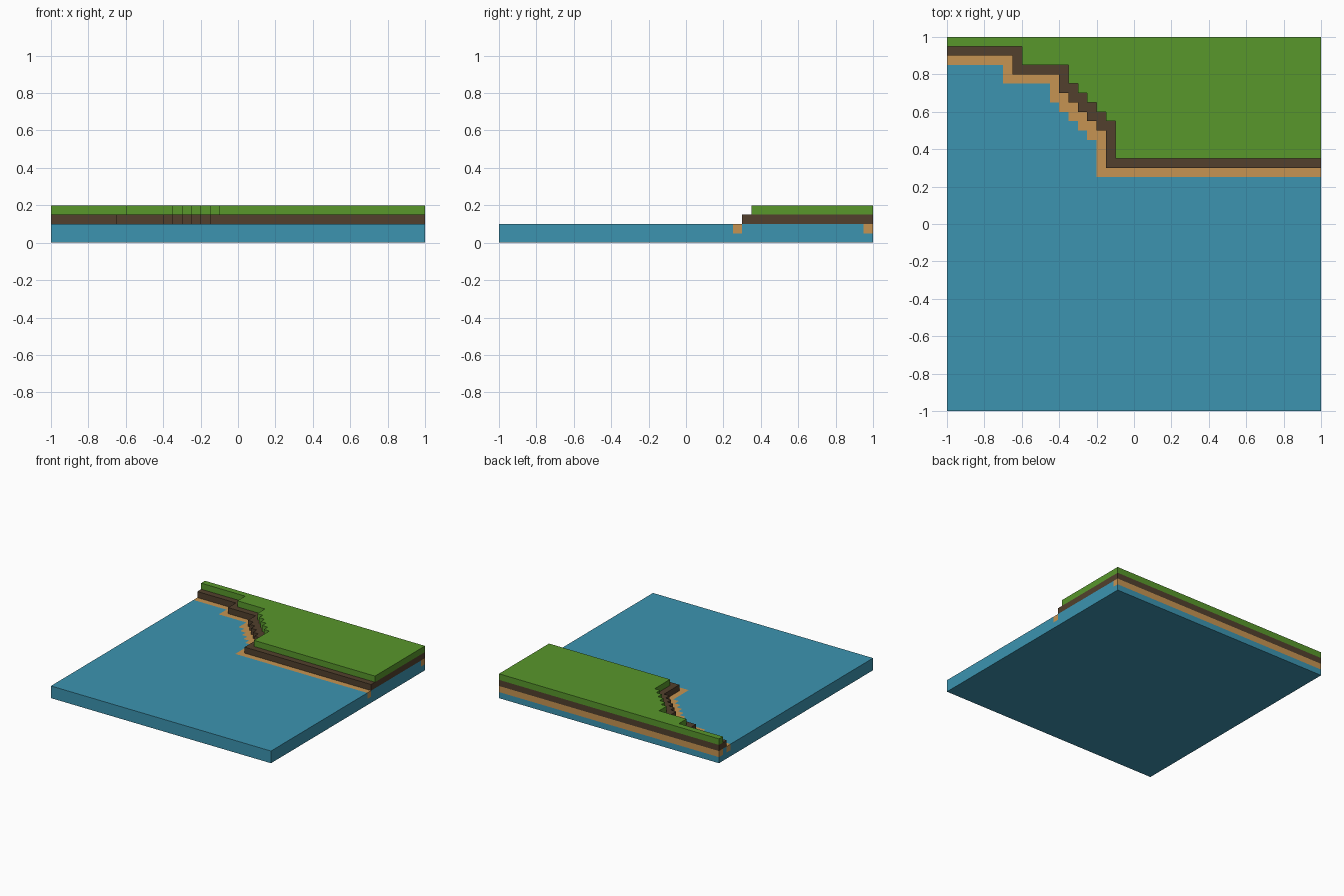
import bpy, bmesh
from mathutils import Vector

if "Cube" in bpy.data.objects:
    bpy.data.objects.remove(bpy.data.objects["Cube"])

U = 0.05  # block size


def material(name, rgb):
    m = bpy.data.materials.new(name)
    lin = [((c / 255 + 0.055) / 1.055) ** 2.4 for c in rgb]
    m.diffuse_color = (*lin, 1)
    m.use_nodes = True
    m.node_tree.nodes["Principled BSDF"].inputs["Base Color"].default_value = m.diffuse_color
    return m


WATER = material("water blue", (60, 148, 176))
SAND = material("sand", (198, 148, 82))
DIRT = material("dirt brown", (82, 64, 45))
GRASS = material("grass green", (88, 151, 43))

# Stepped coastline of the grass: (x where the step ends, y of its front edge)
COAST = [(-0.6, 0.95), (-0.35, 0.85), (-0.3, 0.75), (-0.25, 0.7),
         (-0.2, 0.65), (-0.15, 0.6), (-0.1, 0.55), (1.0, 0.35)]


def coast_steps(offset):
    """Coastline pushed diagonally out towards the water."""
    steps = [(x - offset, y - offset) for x, y in COAST]
    steps[-1] = (1.0, steps[-1][1])
    return steps


def on_land(x, y, offset):
    for x_end, y_front in coast_steps(offset):
        if x <= x_end + 1e-4:
            return y > y_front
    return False


def make_object(name, bm, mats):
    bmesh.ops.recalc_face_normals(bm, faces=bm.faces)
    me = bpy.data.meshes.new(name)
    bm.to_mesh(me)
    bm.free()
    for m in mats:
        me.materials.append(m)
    ob = bpy.data.objects.new(name, me)
    bpy.context.collection.objects.link(ob)
    return ob


def land_layer(name, offset, z0, z1, mat):
    """Flat slab following the coastline."""
    outline = [(-1.0, 1.0)]
    x = -1.0
    for x_end, y in coast_steps(offset):
        outline += [(x, y), (x_end, y)]
        x = x_end
    outline.append((1.0, 1.0))
    bm = bmesh.new()
    face = bm.faces.new([bm.verts.new((px, py, z0)) for px, py in outline])
    ext = bmesh.ops.extrude_face_region(bm, geom=[face], use_keep_orig=True)
    top = [v for v in ext["geom"] if isinstance(v, bmesh.types.BMVert)]
    bmesh.ops.translate(bm, verts=top, vec=(0, 0, z1 - z0))
    make_object(name, bm, [mat])


# Water slab, cut on the block grid so the sand can be coloured by position
bm = bmesh.new()
bmesh.ops.create_cube(bm, size=1)
for v in bm.verts:
    v.co = Vector((v.co.x * 2, v.co.y * 2, (v.co.z + 0.5) * 0.1))
cuts = [((0, 0, U), (0, 0, 1))]
cuts += [((0, 0.25 + i * U, 0), (0, 1, 0)) for i in range(15)]
cuts += [((-0.7 + i * U, 0, 0), (1, 0, 0)) for i in range(13)]
for co, no in cuts:
    bmesh.ops.bisect_plane(bm, geom=bm.verts[:] + bm.edges[:] + bm.faces[:],
                           plane_co=co, plane_no=no)
for f in bm.faces:
    c = f.calc_center_median()
    shore = on_land(c.x, c.y, 0.1) and not on_land(c.x, c.y, 0.05)
    back_row = c.y > 0.95
    f.material_index = 1 if c.z > U and (shore or back_row) else 0
bmesh.ops.dissolve_limit(bm, angle_limit=0.01, verts=bm.verts[:],
                         edges=bm.edges[:], delimit={'MATERIAL'})
make_object("water_with_sandy_shore", bm, [WATER, SAND])

# Land layers
land_layer("dirt_layer", 0.05, 0.10, 0.15, DIRT)
land_layer("grass_layer", 0.0, 0.15, 0.20, GRASS)
